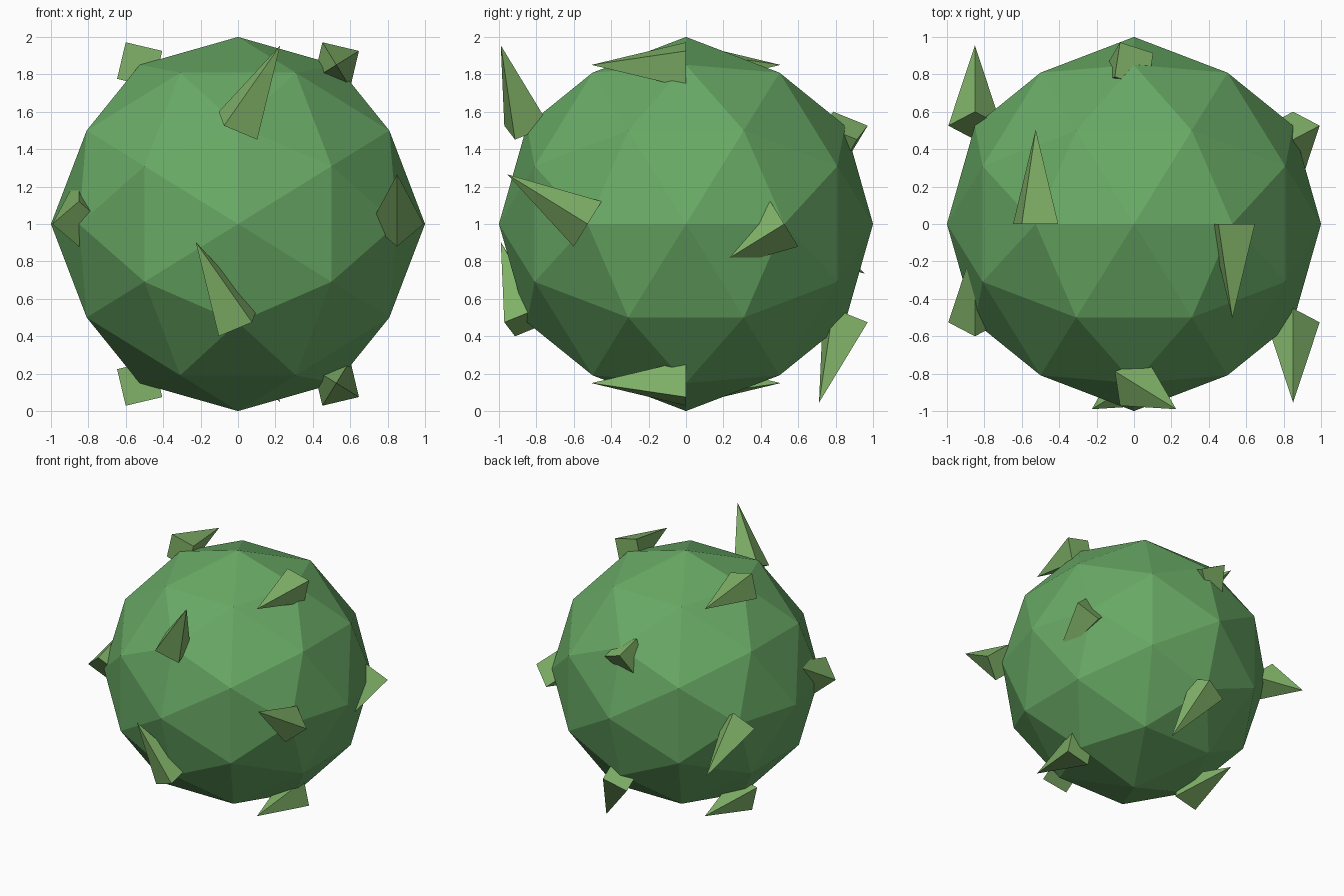
import bpy, bmesh
from itertools import combinations
from mathutils import Vector, Matrix

if "Cube" in bpy.data.objects:
    bpy.data.objects.remove(bpy.data.objects["Cube"])

A, B = 0.5257, 0.8507          # icosahedron coordinates on a unit sphere
CENTRE = Vector((0, 0, 1))
SPIKE_RADIUS, SPIKE_LENGTH = 0.142, 0.505


def material(name, colour):
    m = bpy.data.materials.new(name)
    m.diffuse_color = colour
    m.use_nodes = True
    m.node_tree.nodes["Principled BSDF"].inputs["Base Color"].default_value = m.diffuse_color
    return m


def make_object(name, bm, mat):
    bmesh.ops.recalc_face_normals(bm, faces=bm.faces)
    me = bpy.data.meshes.new(name)
    bm.to_mesh(me)
    bm.free()
    me.materials.append(mat)
    ob = bpy.data.objects.new(name, me)
    bpy.context.collection.objects.link(ob)
    return ob


ball_mat = material("ball_green", (0.14, 0.40, 0.13, 1))
spike_mat = material("spike_green", (0.22, 0.45, 0.14, 1))

# Each spike: root on the ball, pointing direction, direction of one base corner
spikes = []
for s in (1, -1):
    for t in (1, -1):
        spikes.append((Vector((s * A, 0, t * B)), Vector((0, -s, 0)),
                       Vector((-A, 0, t * B))))
        spikes.append((Vector((0, s * B, t * A)),
                       Vector((-s * t * A * B, -A * A, -s * B)),
                       Vector((-s * t * A, s * B, 0)) if s > 0 else Vector((-t * A, -B, 0))))
        spikes.append((Vector((s * B, t * A, 0)), Vector((0, -s * B, -t * A)),
                       Vector((1, 0, 0))))

# Ball: icosahedron with every edge split once and pushed out to the sphere
points = [root for root, _, _ in spikes]
points += [(p + q).normalized() for p, q in combinations(points, 2)
           if (p - q).length < 1.1]
bm = bmesh.new()
for p in points:
    bm.verts.new(p)
bmesh.ops.convex_hull(bm, input=bm.verts)
make_object("ball", bm, ball_mat).location = CENTRE

# Spikes: square pyramids rooted at the twelve icosahedron corners
for i, (root, direction, corner) in enumerate(spikes):
    z = direction.normalized()
    x = (corner - z * corner.dot(z)).normalized()
    y = z.cross(x)
    bm = bmesh.new()
    base = [bm.verts.new(v * SPIKE_RADIUS) for v in (x, y, -x, -y)]
    tip = bm.verts.new(z * SPIKE_LENGTH)
    bm.faces.new(base)
    for k in range(4):
        bm.faces.new((base[k], base[(k + 1) % 4], tip))
    make_object(f"spike_{i + 1}", bm, spike_mat).location = CENTRE + root
